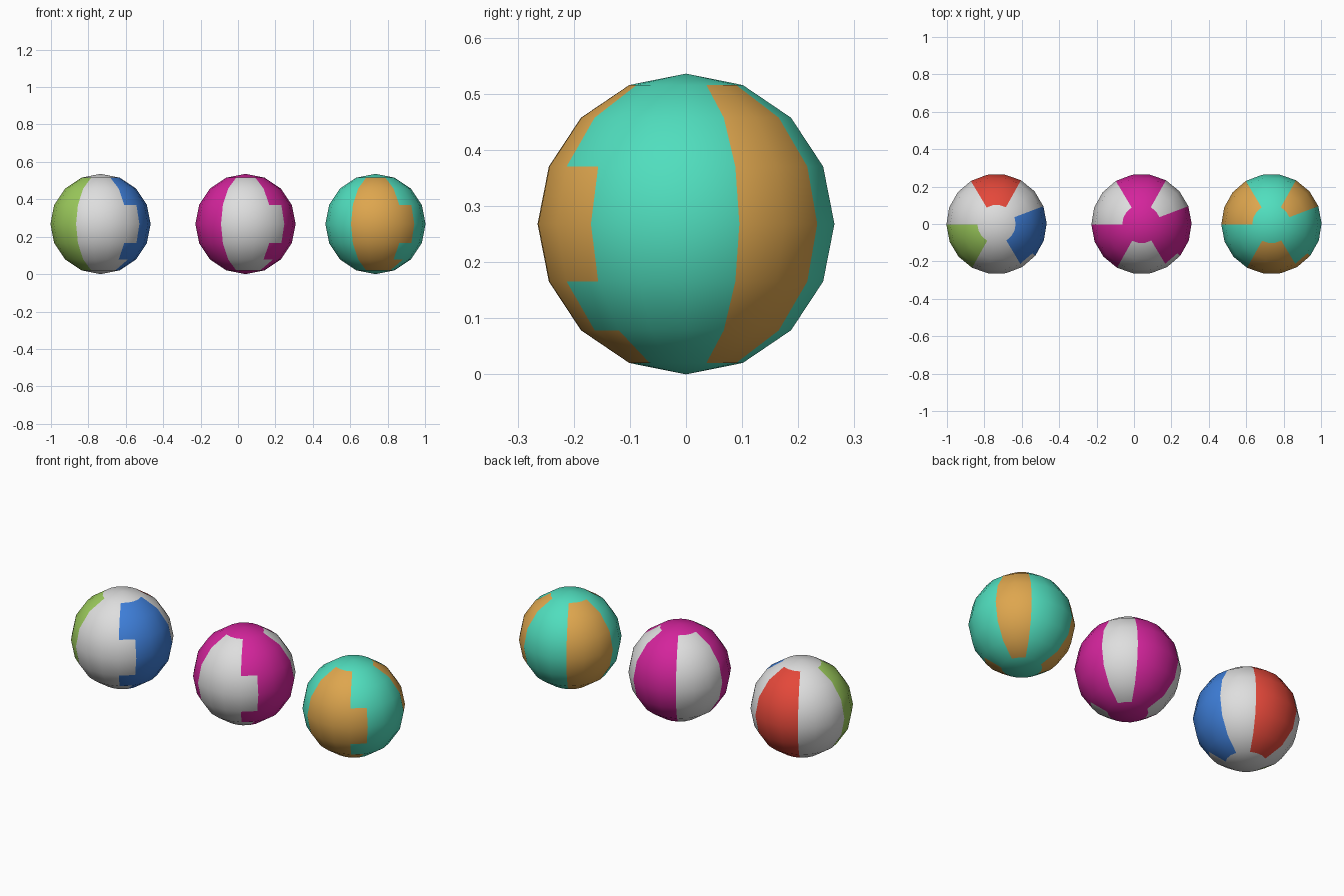
import bpy, bmesh, math
from mathutils import Matrix

if "Cube" in bpy.data.objects:
    bpy.data.objects.remove(bpy.data.objects["Cube"])

R = 0.268            # ball radius
TURN = 10.8          # angle of the first panel seam, degrees


def srgb(r, g, b):
    lin = lambda c: c / 12.92 if c <= 0.04045 else ((c + 0.055) / 1.055) ** 2.4
    return [lin(v / 255) for v in (r, g, b)] + [1.0]


def material(name, rgb):
    m = bpy.data.materials.new(name)
    m.diffuse_color = srgb(*rgb)
    m.use_nodes = True
    m.node_tree.nodes["Principled BSDF"].inputs["Base Color"].default_value = m.diffuse_color
    return m


white = material("white", (222, 222, 222))
green = material("green", (156, 203, 92))
blue = material("blue", (62, 126, 216))
red = material("red", (228, 72, 58))
magenta = material("magenta", (212, 36, 156))
teal = material("teal", (80, 222, 190))
orange = material("orange", (222, 166, 78))


def beach_ball(name, x, panels, cap):
    """Low-poly ball with six panels, counted from the first seam, and two caps."""
    mats = list(dict.fromkeys(panels + [cap]))
    bm = bmesh.new()
    bmesh.ops.create_uvsphere(bm, u_segments=18, v_segments=8, radius=R,
                              matrix=Matrix.Rotation(math.radians(TURN - 20), 4, 'Z'))
    for f in bm.faces:
        f.smooth = True
        if len(f.verts) == 3:                      # polar caps
            mat = cap
        else:                                      # panels by direction
            c = f.calc_center_median()
            ang = (math.degrees(math.atan2(c.y, c.x)) - TURN) % 360
            mat = panels[int(ang // 60)]
        f.material_index = mats.index(mat)
    # turn so that vertices meet the seams
    mesh = bpy.data.meshes.new(name)
    bm.to_mesh(mesh)
    bm.free()
    for m in mats:
        mesh.materials.append(m)
    ob = bpy.data.objects.new(name, mesh)
    ob.location = (x, 0, R)
    bpy.context.collection.objects.link(ob)


beach_ball("white_ball", -0.735, [white, red, white, green, white, blue], white)
beach_ball("magenta_ball", 0.04, [white, magenta] * 3, magenta)
beach_ball("teal_ball", 0.735, [orange, teal] * 3, teal)
